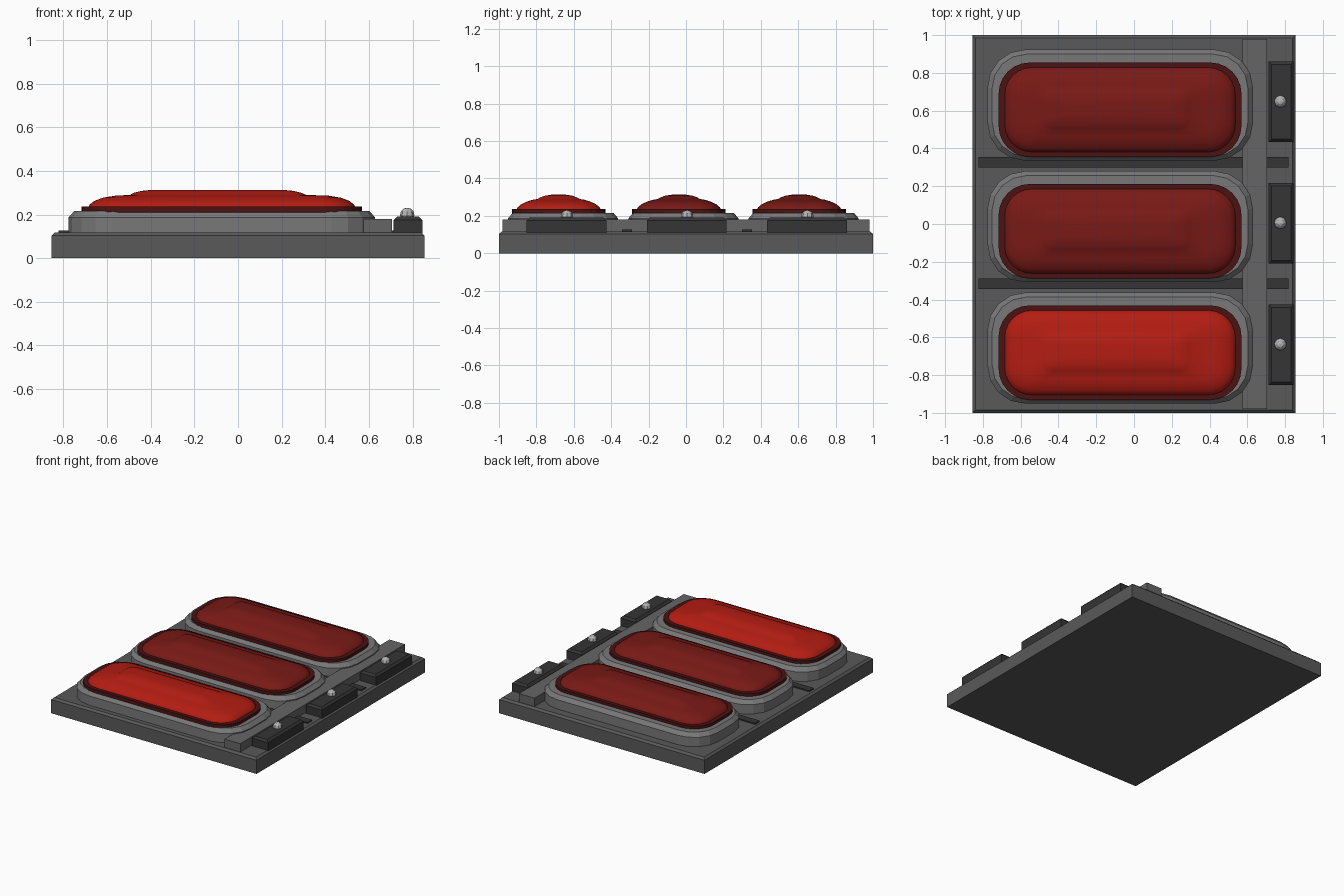
import bpy, bmesh, math

if "Cube" in bpy.data.objects:
    bpy.data.objects.remove(bpy.data.objects["Cube"])


def material(name, c):
    m = bpy.data.materials.new(name)
    m.diffuse_color = (*c, 1)
    m.use_nodes = True
    m.node_tree.nodes["Principled BSDF"].inputs["Base Color"].default_value = m.diffuse_color
    return m


GREY = material("housing_grey", (0.10, 0.10, 0.10))
LIGHT = material("bezel_grey", (0.19, 0.19, 0.19))
MID = material("rail_grey", (0.13, 0.13, 0.13))
DARK = material("dark_plastic", (0.035, 0.035, 0.035))
METAL = material("screw_metal", (0.45, 0.45, 0.45))
MAROON = material("lens_rim_maroon", (0.07, 0.006, 0.006))
DIM = material("unlit_red", (0.19, 0.01, 0.008))
LIT = material("lit_red", (0.45, 0.012, 0.006))


def finish(bm, name, mat, smooth=False):
    bmesh.ops.recalc_face_normals(bm, faces=bm.faces)
    me = bpy.data.meshes.new(name)
    bm.to_mesh(me)
    bm.free()
    ob = bpy.data.objects.new(name, me)
    bpy.context.collection.objects.link(ob)
    me.materials.append(mat)
    if smooth:
        bpy.ops.object.select_all(action='DESELECT')
        ob.select_set(True)
        bpy.context.view_layer.objects.active = ob
        bpy.ops.object.shade_smooth_by_angle(angle=math.radians(30))
    return ob


def box(name, x0, x1, y0, y1, z0, z1, mat, inset=0.0, drop=0.0):
    """Box whose top edges may be chamfered."""
    bm = bmesh.new()
    levels = [(0, z0), (0, z1 - drop), (inset, z1)] if inset else [(0, z0), (0, z1)]
    rings = [[bm.verts.new(p) for p in ((x0 + i, y0 + i, z), (x1 - i, y0 + i, z),
                                        (x1 - i, y1 - i, z), (x0 + i, y1 - i, z))]
             for i, z in levels]
    skin(bm, rings)
    return finish(bm, name, mat)


def skin(bm, rings):
    n = len(rings[0])
    for a, b in zip(rings, rings[1:]):
        for i in range(n):
            j = (i + 1) % n
            bm.faces.new((a[i], a[j], b[j], b[i]))
    bm.faces.new(rings[0][::-1])
    bm.faces.new(rings[-1])


def rounded_stack(name, cx, cy, levels, seg, mat, smooth=False):
    """Loft of rounded rectangles: (x shift, half x, half y, radius, z)."""
    bm = bmesh.new()
    rings = []
    for dx, hx, hy, r, z in levels:
        ring = []
        for q, (sx, sy) in enumerate(((1, 1), (-1, 1), (-1, -1), (1, -1))):
            for k in range(seg + 1):
                a = math.pi / 2 * (q + k / seg)
                ring.append(bm.verts.new((cx + dx + sx * (hx - r) + r * math.cos(a),
                                          cy + sy * (hy - r) + r * math.sin(a), z)))
        rings.append(ring)
    skin(bm, rings)
    return finish(bm, name, mat, smooth)


# Base plate and the long rail beside the lamps
box("base_plate", -0.855, 0.855, -1, 1, 0, 0.117, GREY, 0.015, 0.014)
box("rail", 0.575, 0.705, -0.98, 0.98, 0.11, 0.18, MID)

# Dark divider strips between the lamps
for i, y in enumerate((-0.316, 0.327)):
    box(f"divider_strip_{i + 1}", -0.823, 0.817, y - 0.027, y + 0.027, 0.11, 0.126, DARK)

BEZEL = [(0, 0.702, 0.294, 0.20, 0.11), (0, 0.702, 0.294, 0.20, 0.187),
         (0, 0.677, 0.270, 0.18, 0.215)]
RIM = [(0, 0.643, 0.250, 0.165, 0.205), (0, 0.643, 0.250, 0.165, 0.236)]
DOME = [(0, 0.613, 0.226, 0.145, 0.230), (0, 0.606, 0.220, 0.140, 0.245),
        (0, 0.585, 0.200, 0.125, 0.262), (0, 0.545, 0.168, 0.10, 0.277),
        (0, 0.490, 0.138, 0.08, 0.286), (-0.017, 0.403, 0.113, 0.06, 0.290),
        (-0.02, 0.385, 0.098, 0.05, 0.299), (-0.02, 0.350, 0.072, 0.035, 0.308),
        (-0.02, 0.300, 0.040, 0.018, 0.313)]

# Three lamps, each with its terminal block and screw
for i in range(3):
    dy = 0.643 * (i - 1)
    n = i + 1
    rounded_stack(f"bezel_{n}", -0.074, -0.014 + dy, BEZEL, 4, LIGHT)
    rounded_stack(f"lens_rim_{n}", -0.074, -0.038 + dy, RIM, 6, MAROON)
    rounded_stack(f"lens_{n}", -0.074, -0.038 + dy, DOME, 6, LIT if i == 0 else DIM, True)
    box(f"terminal_block_{n}", 0.713, 0.845, dy - 0.209, dy + 0.217, 0.11, 0.19,
        DARK, 0.015, 0.015)
    bm = bmesh.new()
    bmesh.ops.create_uvsphere(bm, u_segments=8, v_segments=6, radius=0.033)
    bmesh.ops.translate(bm, verts=bm.verts, vec=(0.775, dy + 0.006, 0.198))
    finish(bm, f"terminal_screw_{n}", METAL)
